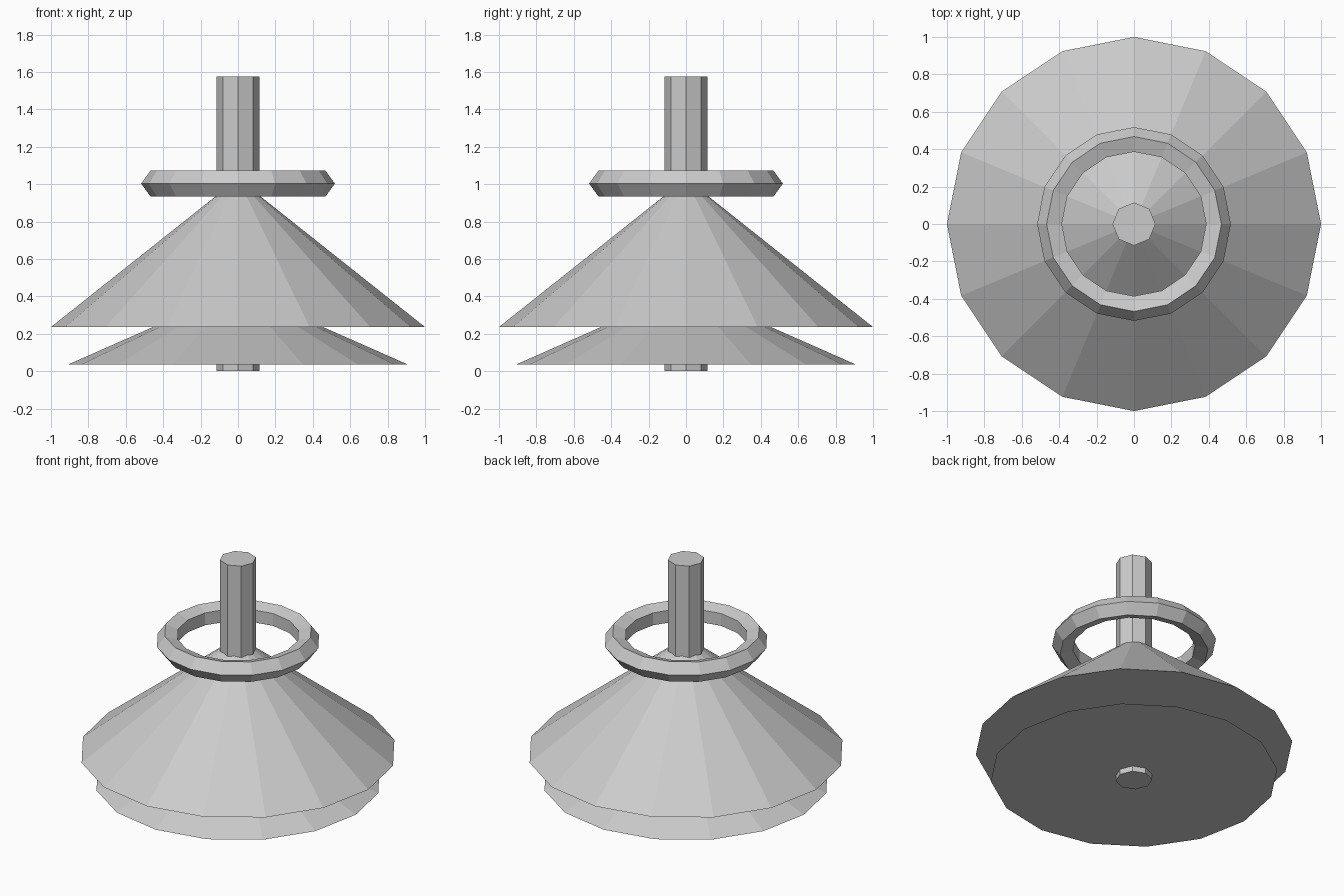
import bpy
from math import pi

if "Cube" in bpy.data.objects:
    bpy.data.objects.remove(bpy.data.objects["Cube"])


def solid(name, sides, r_bottom, r_top, z0, z1):
    """Capped cone or cylinder between two heights, with a vertex on the +x axis."""
    bpy.ops.mesh.primitive_cone_add(
        vertices=sides, radius1=r_bottom, radius2=r_top, depth=z1 - z0,
        end_fill_type='NGON', location=(0, 0, (z0 + z1) / 2))
    bpy.context.object.name = name


# Central pole, running through everything
solid("pole", 8, 0.115, 0.115, 0.0, 1.575)

# Two stacked cones: shallow lower one, steep upper one
solid("lower_cone", 16, 0.905, 0, 0.037, 0.437)
solid("upper_cone", 16, 1.0, 0, 0.236, 1.03)

# Floating ring with a five-sided section
bpy.ops.mesh.primitive_torus_add(
    major_segments=16, minor_segments=5, major_radius=0.445,
    minor_radius=0.073, location=(0, 0, 1.003))
bpy.context.object.name = "ring"
